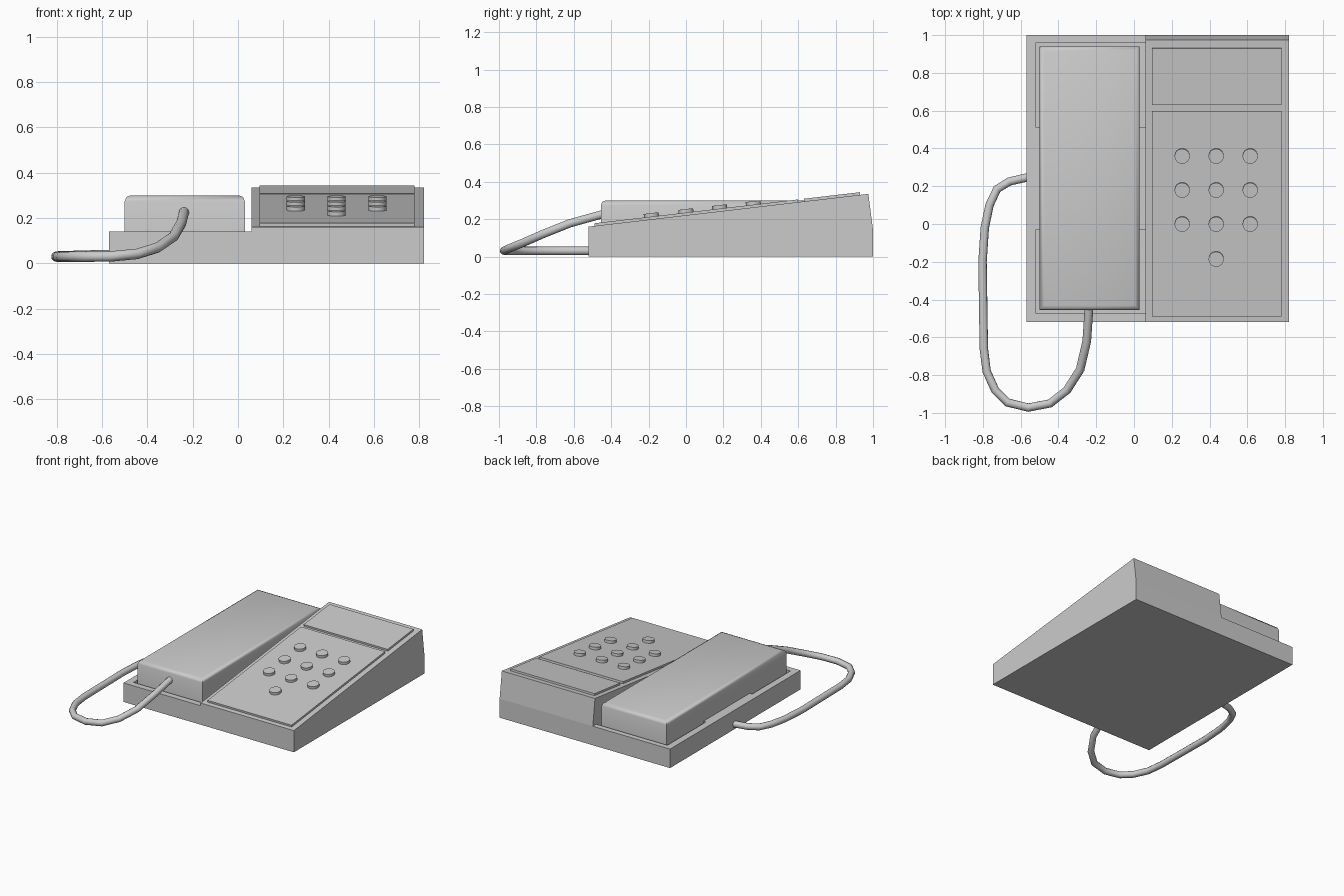
import bpy, bmesh
from math import atan
from mathutils import Matrix

if "Cube" in bpy.data.objects:
    bpy.data.objects.remove(bpy.data.objects["Cube"])

SLOPE = (0.335 - 0.16) / (0.975 + 0.52)
TILT = atan(SLOPE)


def top_z(y):
    return 0.16 + SLOPE * (y + 0.52)


def add_object(name, bm):
    bmesh.ops.recalc_face_normals(bm, faces=bm.faces)
    me = bpy.data.meshes.new(name)
    bm.to_mesh(me)
    bm.free()
    ob = bpy.data.objects.new(name, me)
    bpy.context.collection.objects.link(ob)
    return ob


def extrude_x(name, profile, x0, x1):
    """Extrude a (y, z) profile from x0 to x1."""
    bm = bmesh.new()
    f = bm.faces.new([bm.verts.new((x0, y, z)) for y, z in profile])
    r = bmesh.ops.extrude_face_region(bm, geom=[f])
    verts = [v for v in r["geom"] if isinstance(v, bmesh.types.BMVert)]
    bmesh.ops.translate(bm, verts=verts, vec=(x1 - x0, 0, 0))
    return add_object(name, bm)


def box(name, x0, x1, y0, y1, z0, z1):
    return extrude_x(name, [(y0, z0), (y1, z0), (y1, z1), (y0, z1)], x0, x1)


def smooth(ob, angle):
    bpy.ops.object.select_all(action='DESELECT')
    ob.select_set(True)
    bpy.context.view_layer.objects.active = ob
    bpy.ops.object.shade_smooth_by_angle(angle=angle)


# Body: wedge with a lowered handset deck and two cradle pits
body = extrude_x("body", [(-0.52, 0), (1, 0), (1, 0.14), (0.975, 0.335), (-0.52, 0.16)],
                 -0.57, 0.82)
cutters = [
    box("deck_cutter", -0.7, 0.06, -0.7, 1.2, 0.14, 0.5),
    box("front_pit_cutter", -0.52, 0.06, -0.475, -0.03, 0.08, 0.3),
    box("back_pit_cutter", -0.52, 0.06, 0.51, 0.96, 0.08, 0.3),
]
for c in cutters:
    mod = body.modifiers.new(c.name, 'BOOLEAN')
    mod.object = c
    mod.operation = 'DIFFERENCE'
    mod.solver = 'EXACT'
    c.hide_render = True
    c.hide_set(True)

# Handset: block with softened top edges, cut away over the cradle ridge
handset = extrude_x("handset", [(-0.455, 0.08), (-0.03, 0.08), (-0.03, 0.14), (0.51, 0.14),
                                (0.51, 0.08), (0.94, 0.08), (0.94, 0.30), (-0.455, 0.30)],
                    -0.50, 0.03)
bm = bmesh.new()
bm.from_mesh(handset.data)
top_edges = [e for e in bm.edges if all(v.co.z > 0.29 for v in e.verts)]
bmesh.ops.bevel(bm, geom=top_edges, offset=0.025, segments=2, profile=0.5, affect='EDGES')
bm.to_mesh(handset.data)
bm.free()
smooth(handset, 0.85)


# Sloping panels
def panel(name, y0, y1):
    t = 0.014
    extrude_x(name, [(y0, top_z(y0) - 0.005), (y1, top_z(y1) - 0.005),
                     (y1 - 0.002, top_z(y1) + t), (y0 - 0.002, top_z(y0) + t)], 0.095, 0.78)


panel("keypad_panel", -0.488, 0.60)
panel("display_panel", 0.632, 0.932)

# Buttons: three rows of three and a single one below
spots = [(x, y) for y in (0.36, 0.18, 0.0) for x in (0.255, 0.435, 0.615)] + [(0.435, -0.185)]
for i, (x, y) in enumerate(spots):
    bm = bmesh.new()
    bmesh.ops.create_cone(bm, cap_ends=True, segments=24, radius1=0.04, radius2=0.04,
                          depth=0.03,
                          matrix=Matrix.Translation((x, y, top_z(y) + 0.018))
                          @ Matrix.Rotation(TILT, 4, 'X'))
    smooth(add_object(f"button_{i + 1}", bm), 0.6)

# Cord: looping from the handset front round to the left side of the body
path = [(-0.238, -0.44, 0.228), (-0.25, -0.62, 0.178), (-0.285, -0.77, 0.118),
        (-0.355, -0.88, 0.07), (-0.445, -0.95, 0.042), (-0.56, -0.972, 0.031),
        (-0.67, -0.945, 0.03), (-0.735, -0.88, 0.03), (-0.78, -0.78, 0.03),
        (-0.795, -0.66, 0.03), (-0.802, -0.2, 0.03), (-0.79, -0.02, 0.031),
        (-0.765, 0.10, 0.032), (-0.725, 0.185, 0.033), (-0.66, 0.225, 0.035),
        (-0.55, 0.25, 0.037)]
cu = bpy.data.curves.new("cord", 'CURVE')
cu.dimensions = '3D'
cu.bevel_depth = 0.023
cu.bevel_resolution = 3
cu.use_fill_caps = True
sp = cu.splines.new('POLY')
sp.points.add(len(path) - 1)
for p, co in zip(sp.points, path):
    p.co = (*co, 1)
sp.use_smooth = True
cord = bpy.data.objects.new("cord", cu)
bpy.context.collection.objects.link(cord)
